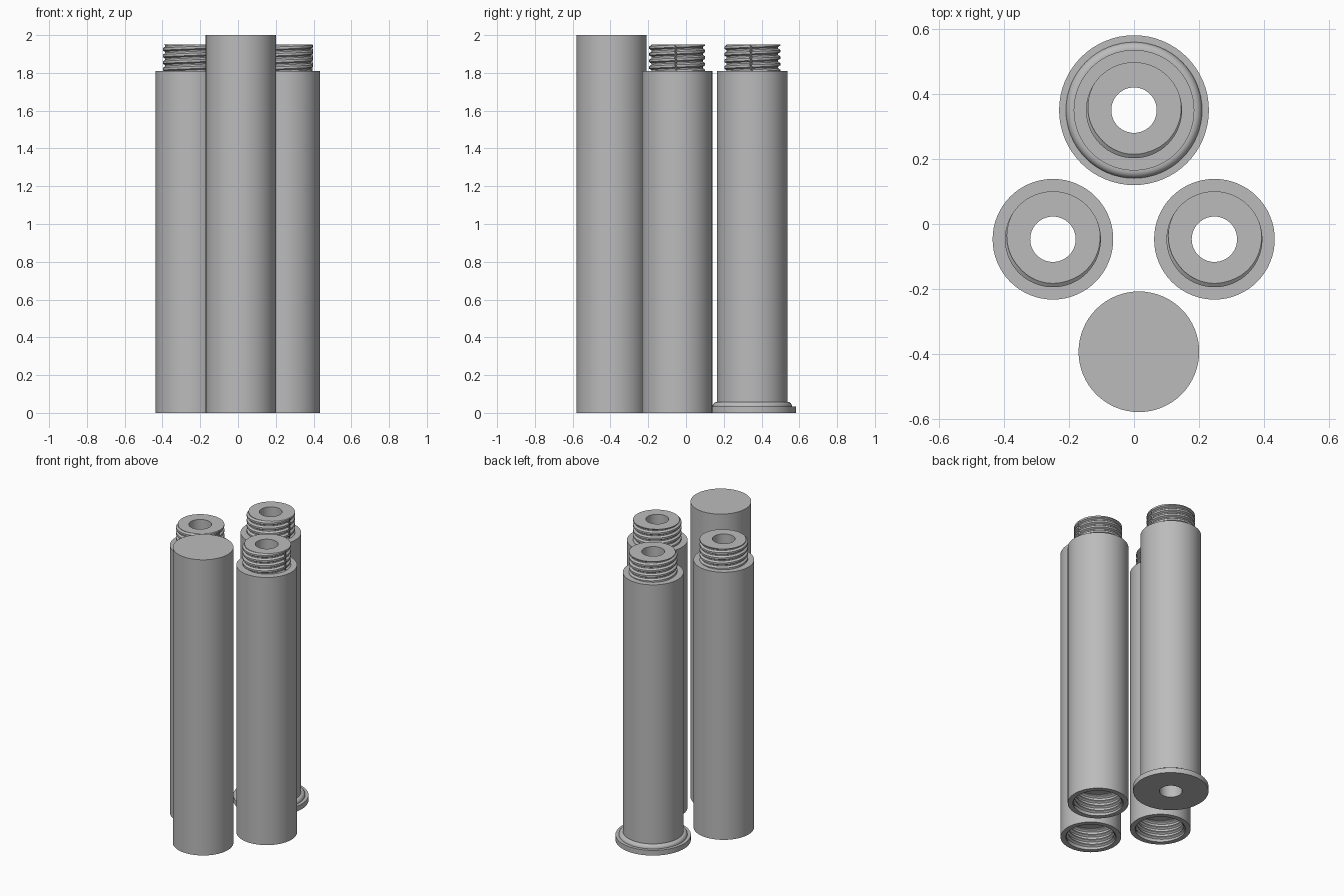
import bpy, bmesh, math

if "Cube" in bpy.data.objects:
    bpy.data.objects.remove(bpy.data.objects["Cube"])

N = 64            # segments around each tube
R = 0.186         # tube radius
BORE = 0.07       # through hole radius
STUB = 0.148      # threaded stub crest radius
SOCK = 0.142      # threaded socket crest radius
PITCH = 0.035
SHOULDER, TIP, DEPTH = 1.81, 1.95, 0.15

grey = bpy.data.materials.new("grey plastic")
grey.diffuse_color = (0.5, 0.5, 0.5, 1)
grey.use_nodes = True
grey.node_tree.nodes["Principled BSDF"].inputs["Base Color"].default_value = grey.diffuse_color


def circle(r, z):
    return [(r * math.cos(2 * math.pi * i / N), r * math.sin(2 * math.pi * i / N), z)
            for i in range(N)]


def thread(r, depth, z0, z1):
    """Rings of a helical thread, clipped flat at z0 and z1."""
    # one turn of the profile: (fraction of pitch, fraction of depth)
    shape = [(0.0, 1), (0.2, 1), (0.4, 0), (0.75, 0)]
    keys = shape + [(1.0, 1)]

    def cut(t):
        t %= 1.0
        for (a, da), (b, db) in zip(keys, keys[1:]):
            if a <= t <= b:
                return da + (db - da) * (t - a) / (b - a)
        return 1

    turns = math.ceil((z1 - z0) / PITCH)
    phase = z1 + 0.1 * PITCH
    rows = [[] for _ in range((turns + 3) * len(shape))]
    for i in range(N):
        a = 2 * math.pi * i / N
        lift = phase + PITCH * ((a + 0.6) / (2 * math.pi))
        for k, row in enumerate(rows):
            turn, s = divmod(k, len(shape))
            z = lift + PITCH * (turn - turns - 2 + shape[s][0])
            z = min(max(z, z0), z1)
            rad = r - depth * cut((z - lift) / PITCH + 1e-7)
            row.append((rad * math.cos(a), rad * math.sin(a), z))
    return rows


def lathe(name, rings, x, y):
    """Skin a sequence of rings into one turned part."""
    bm = bmesh.new()
    loops = [[bm.verts.new(p) for p in ring] for ring in rings]
    for lo, hi in zip(loops, loops[1:]):
        for i in range(N):
            j = (i + 1) % N
            bm.faces.new((lo[i], lo[j], hi[j], hi[i]))
    bmesh.ops.remove_doubles(bm, verts=bm.verts, dist=1e-5)
    bmesh.ops.recalc_face_normals(bm, faces=bm.faces)
    me = bpy.data.meshes.new(name)
    bm.to_mesh(me)
    bm.free()
    me.materials.append(grey)
    ob = bpy.data.objects.new(name, me)
    ob.location = (x, y, 0)
    bpy.context.collection.objects.link(ob)
    bpy.context.view_layer.objects.active = ob
    ob.select_set(True)
    bpy.ops.object.shade_smooth_by_angle(angle=math.radians(30))
    ob.select_set(False)


# threaded socket from its inner end down to the rim
socket = [circle(SOCK + 0.012, DEPTH)] + thread(SOCK + 0.012, 0.012, 0.012, DEPTH - 0.012)[::-1]
socket += [circle(SOCK + 0.012, 0.012), circle(SOCK + 0.012, 0)]
# shoulder, threaded stub and top of the bore
stub = [circle(R, SHOULDER), circle(STUB - 0.012, SHOULDER)]
stub += thread(STUB, 0.012, SHOULDER, TIP) + [circle(BORE, TIP)]

# two middle sections with a socket below and a stub above
for name, x in (("left_section", -0.25), ("right_section", 0.248)):
    lathe(name, [circle(BORE, DEPTH)] + socket + [circle(R, 0)] + stub
          + [circle(BORE, DEPTH)], x, -0.047)

# foot section with a stepped, rounded flange
flange = [circle(BORE, 0), circle(0.231, 0), circle(0.231, 0.035), circle(0.21, 0.035)]
flange += [circle(0.188 + 0.022 * math.cos(a), 0.036 + 0.022 * math.sin(a))
           for a in (math.pi / 2 * k / 6 for k in range(7))]
lathe("foot_section", flange + [circle(R, 0.058)] + stub + [circle(BORE, 0)], 0, 0.351)

# closed end section with a socket below
lathe("end_section", [circle(0, 1.8), circle(BORE, 1.8), circle(BORE, DEPTH)] + socket
      + [circle(R, 0), circle(R, 2), circle(0, 2)], 0.015, -0.394)
